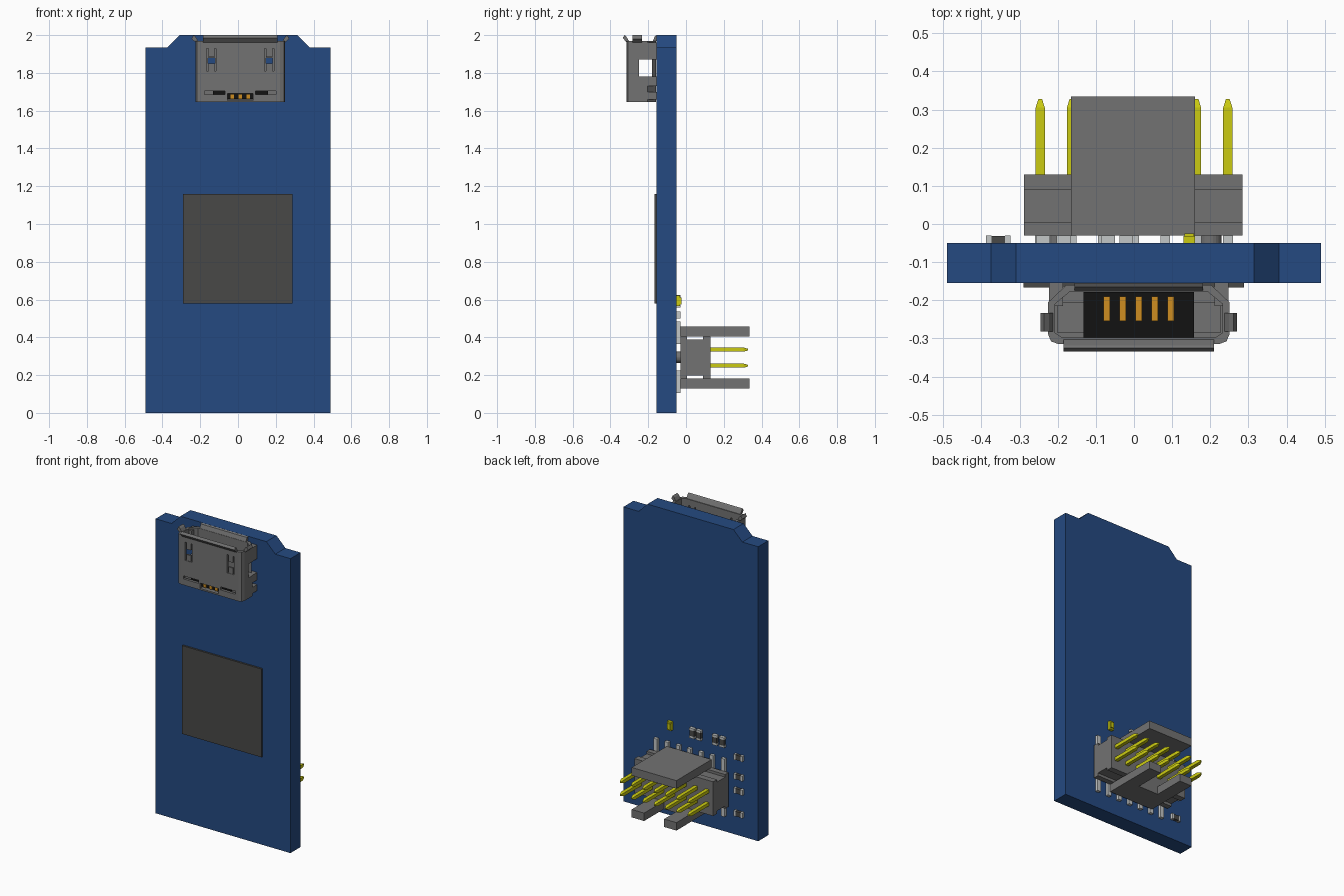
import bpy, bmesh
from mathutils import Vector

cube = bpy.data.objects.get("Cube")
if cube:
    bpy.data.objects.remove(cube, do_unlink=True)


def material(name, r, g, b):
    m = bpy.data.materials.new(name)
    m.use_nodes = True
    m.diffuse_color = (r, g, b, 1)
    m.node_tree.nodes["Principled BSDF"].inputs["Base Color"].default_value = (r, g, b, 1)
    return m


BLUE = material("board_blue", 0.018, 0.068, 0.22)
GREY = material("housing_grey", 0.17, 0.17, 0.17)
DARK = material("chip_dark_grey", 0.065, 0.065, 0.063)
BLACK = material("insulator_black", 0.006, 0.006, 0.006)
YELLOW = material("pin_yellow", 0.6, 0.6, 0.006)
ORANGE = material("contact_orange", 0.62, 0.27, 0.015)
LIGHT = material("solder_light_grey", 0.55, 0.57, 0.57)


def finish(name, bm, mat):
    bmesh.ops.recalc_face_normals(bm, faces=bm.faces[:])
    me = bpy.data.meshes.new(name)
    bm.to_mesh(me)
    bm.free()
    me.materials.append(mat)
    ob = bpy.data.objects.new(name, me)
    bpy.context.collection.objects.link(ob)
    return ob


def add_box(bm, x0, x1, y0, y1, z0, z1):
    geo = bmesh.ops.create_cube(bm, size=1)
    for v in geo["verts"]:
        v.co = Vector((x0 + (v.co.x + .5) * (x1 - x0),
                       y0 + (v.co.y + .5) * (y1 - y0),
                       z0 + (v.co.z + .5) * (z1 - z0)))
    return geo["verts"]


def boxes(name, mat, *dims):
    bm = bmesh.new()
    for d in dims:
        add_box(bm, *d)
    return finish(name, bm, mat)


def prism(name, mat, pts, axis, lo, hi):
    """Extrude a 2D profile along an axis: x -> (y,z), y -> (x,z), z -> (x,y)."""
    bm = bmesh.new()

    def place(p, t):
        return {"x": (t, p[0], p[1]), "y": (p[0], t, p[1]), "z": (p[0], p[1], t)}[axis]
    face = bm.faces.new([bm.verts.new(place(p, lo)) for p in pts])
    ext = bmesh.ops.extrude_face_region(bm, geom=[face])
    shift = Vector(place((0, 0), hi - lo))
    bmesh.ops.translate(bm, vec=shift, verts=[g for g in ext["geom"] if isinstance(g, bmesh.types.BMVert)])
    return finish(name, bm, mat)


def cut(ob, cutter):
    mod = ob.modifiers.new("cut", "BOOLEAN")
    mod.operation, mod.solver, mod.object = "DIFFERENCE", "EXACT", cutter
    bpy.context.view_layer.objects.active = ob
    bpy.ops.object.modifier_apply(modifier=mod.name)
    bpy.data.objects.remove(cutter, do_unlink=True)


# Circuit board with stepped, sloped top corners, and the flat front chip
prism("circuit_board", BLUE, [(-.49, 0), (.49, 0), (.49, 1.935), (.38, 1.935), (.315, 2),
                              (-.31, 2), (-.375, 1.935), (-.49, 1.935)], "y", -.155, -.05)
boxes("main_chip", DARK, (-.29, .288, -.167, -.154, .58, 1.16))

# Socket shell: hollow profile opening upward, symmetric about x = CX
CX = .0125


def ring(points):
    return [(CX + x, y) for x, y in points] + [(CX - x, y) for x, y in reversed(points)]


shell = prism("socket_shell", GREY, ring([(.21, -.315), (.23, -.308), (.2375, -.29), (.2375, -.205), (.19, -.16)]),
              "z", 1.645, 1.97)
cut(shell, prism("mouth_cutter", GREY, ring([(.2, -.298), (.22, -.285), (.22, -.21), (.18, -.177)]),
                 "z", 1.66, 2.1))
# Side windows, latch slots, peepholes to the board and lower front slots
cut(shell, boxes("side_cutter", GREY, (-.4, .4, -.25, -.18, 1.78, 1.87)))
cut(shell, boxes("slot_cutter", GREY,
                 *[(CX + s * .153 - .025, CX + s * .153 + .025, -.33, -.28, 1.81, 1.93) for s in (-1, 1)],
                 *[(CX + s * .153 - .018, CX + s * .153 + .018, -.2, -.14, 1.85, 1.88) for s in (-1, 1)],
                 *[(CX + s * .135 - .055, CX + s * .135 + .055, -.33, -.28, 1.685, 1.705) for s in (-1, 1)],
                 (-.055, .08, -.33, -.28, 1.655, 1.69)))
boxes("latch_springs", GREY,
      *[(CX + s * .153 - .016, CX + s * .153 + .016, -.312, -.3, z0, z1)
        for s in (-1, 1) for z0, z1 in ((1.805, 1.85), (1.885, 1.935))])
boxes("shell_feet", GREY, *[(CX + s * .217 - .018, CX + s * .217 + .018, -.215, -.155, z0, z1)
                            for s in (-1, 1) for z0, z1 in ((1.66, 1.70), (1.73, 1.78), (1.87, 1.96))])

# Flared lips around the mouth
prism("front_lip", GREY, [(-.298, 1.962), (-.315, 1.962), (-.335, 1.985), (-.325, 2), (-.318, 1.995)],
      "x", CX - .197, CX + .197)
prism("rear_lip", GREY, [(-.177, 1.965), (-.16, 1.965), (-.146, 1.99), (-.156, 2), (-.165, 1.995)],
      "x", CX - .168, CX + .168)
for s, side in ((1, "left"), (-1, "right")):
    prism(side + "_lip", GREY, [(CX + s * x, z) for x, z in
                                ((.22, 1.962), (.2375, 1.962), (.258, 1.98), (.248, 2), (.236, 1.99))],
          "y", -.282, -.233)

# Socket interior: grey shoulders, black insulator, contacts
boxes("socket_shoulders", GREY, (CX - .215, CX - .145, -.285, -.205, 1.66, 1.76),
      (CX + .145, CX + .215, -.285, -.205, 1.66, 1.76))
boxes("socket_insulator", BLACK, (CX - .145, CX + .145, -.297, -.178, 1.662, 1.77))
boxes("socket_contacts", ORANGE,
      *[(CX + i * .042 - .009, CX + i * .042 + .009, -.255, -.19, 1.765, 1.778) for i in range(-2, 3)],
      *[(CX + i * .042 - .009, CX + i * .042 + .009, -.303, -.29, 1.662, 1.685) for i in (-1, 0, 1)])

# Rear pin header: grooved block, upper plate and forked lower plate
prism("header_block", GREY, [(-.03, .18), (.005, .18), (.005, .198), (.09, .198), (.09, .18), (.13, .18),
                             (.13, .405), (.09, .405), (.09, .388), (.005, .388), (.005, .405), (-.03, .405)],
      "x", -.288, .284)
boxes("header_upper_plate", GREY, (-.165, .16, -.03, .335, .405, .458))
prism("header_lower_plate", GREY, [(-.165, -.03), (.16, -.03), (.16, .335), (.07, .335), (.07, .13),
                                   (-.075, .13), (-.075, .335), (-.165, .335)], "z", .13, .182)
bm = bmesh.new()
for x in (-.2, .2):
    geo = bmesh.ops.create_cone(bm, cap_ends=True, segments=24, radius1=.03, radius2=.03, depth=.025)
    for v in geo["verts"]:
        v.co = Vector((x + v.co.x, -.04 + v.co.z, .295 + v.co.y))
finish("header_pegs", bm, GREY)

# Two rows of seven pins with tapered tips
PITCH = .082
bm = bmesh.new()
for z in (.25, .335):
    for i in range(-3, 4):
        x = i * PITCH
        verts = add_box(bm, x - .012, x + .012, .1, .305, z - .011, z + .011)
        end = next(f for f in {f for v in verts for f in v.link_faces}
                   if all(v.co.y > .3 for v in f.verts))
        ext = bmesh.ops.extrude_face_region(bm, geom=[end])
        bm.faces.remove(end)
        for v in (g for g in ext["geom"] if isinstance(g, bmesh.types.BMVert)):
            v.co = Vector((x + (v.co.x - x) * .4, .328, z + (v.co.z - z) * .4))
finish("header_pins", bm, YELLOW)
boxes("header_leads", LIGHT, *[(i * PITCH - .013, i * PITCH + .013, -.051, -.03, z0, z1)
                               for i in range(-3, 4) for z0, z1 in ((.105, .225), (.365, .485))])

# Small surface parts: dark bodies with light end caps
bodies, caps = [], []
for x in (-.02, -.068, -.185, -.238):          # upright parts above the header
    bodies.append((x - .016, x + .016, -.051, -.031, .57, .61))
    caps += [(x - .018, x + .018, -.051, -.03, z, z + .014) for z in (.557, .609)]
for z in (.518, .39, .297, .147):              # flat parts beside the header
    bodies.append((-.375, -.337, -.051, -.031, z - .016, z + .016))
    caps += [(x, x + .014, -.051, -.03, z - .018, z + .018) for x in (-.388, -.338)]
boxes("chip_part_bodies", DARK, *bodies)
boxes("chip_part_caps", LIGHT, *caps)
boxes("indicator", YELLOW, (.13, .16, -.051, -.032, .565, .622), (.133, .157, -.04, -.025, .575, .612))
